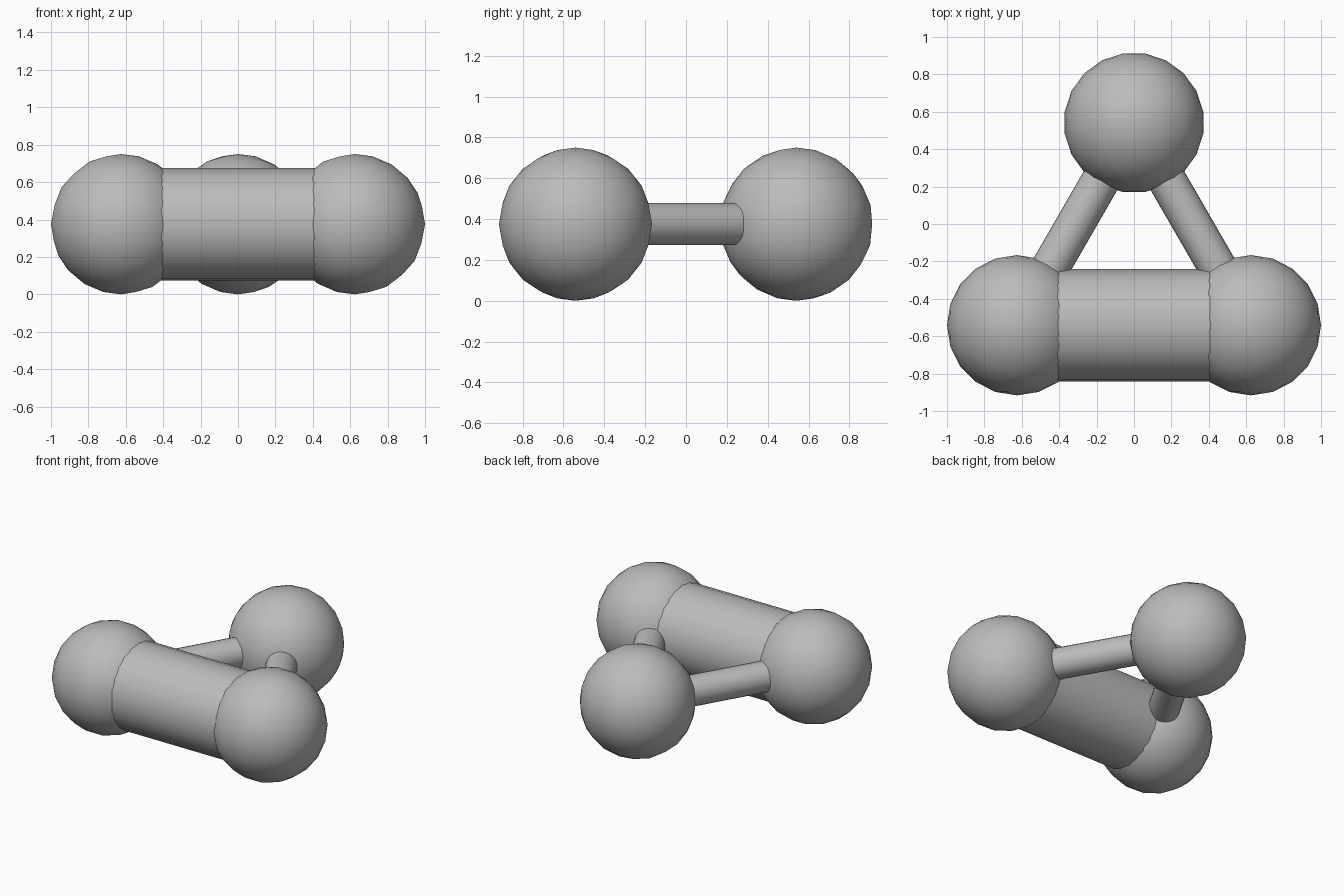
import bpy
import math
from mathutils import Vector

cube = bpy.data.objects.get("Cube")
if cube:
    bpy.data.objects.remove(cube, do_unlink=True)

# Single grey material
grey = bpy.data.materials.new("grey")
grey.use_nodes = True
colour = (0.5, 0.5, 0.5, 1)
grey.diffuse_color = colour
grey.node_tree.nodes["Principled BSDF"].inputs["Base Color"].default_value = colour

BALL = 0.375
SIDE = 1.25
HALF_DEPTH = SIDE * math.sqrt(3) / 4


def finish(name):
    obj = bpy.context.object
    obj.name = name
    obj.data.materials.append(grey)
    bpy.ops.object.shade_smooth_by_angle(angle=math.radians(40))


def ball(name, centre, turn=0):
    bpy.ops.mesh.primitive_ico_sphere_add(
        subdivisions=3, radius=BALL, location=centre,
        rotation=(0, 0, math.radians(turn)))
    finish(name)


def rod(name, start, end, radius):
    axis = end - start
    bpy.ops.mesh.primitive_cylinder_add(
        vertices=24, radius=radius, depth=axis.length,
        location=(start + end) / 2,
        rotation=axis.to_track_quat("Z", "Y").to_euler())
    finish(name)


# Corners of an equilateral triangle
left = Vector((SIDE / 2, -HALF_DEPTH, BALL))
right = Vector((-SIDE / 2, -HALF_DEPTH, BALL))
back = Vector((0, HALF_DEPTH, BALL))

# Balls at the corners
ball("left_ball", left)
ball("right_ball", right)
ball("back_ball", back, 9)

# Thick front rod and two thin side rods
rod("front_rod", right, left, 0.3)
rod("left_rod", left, back, 0.103)
rod("right_rod", right, back, 0.103)
